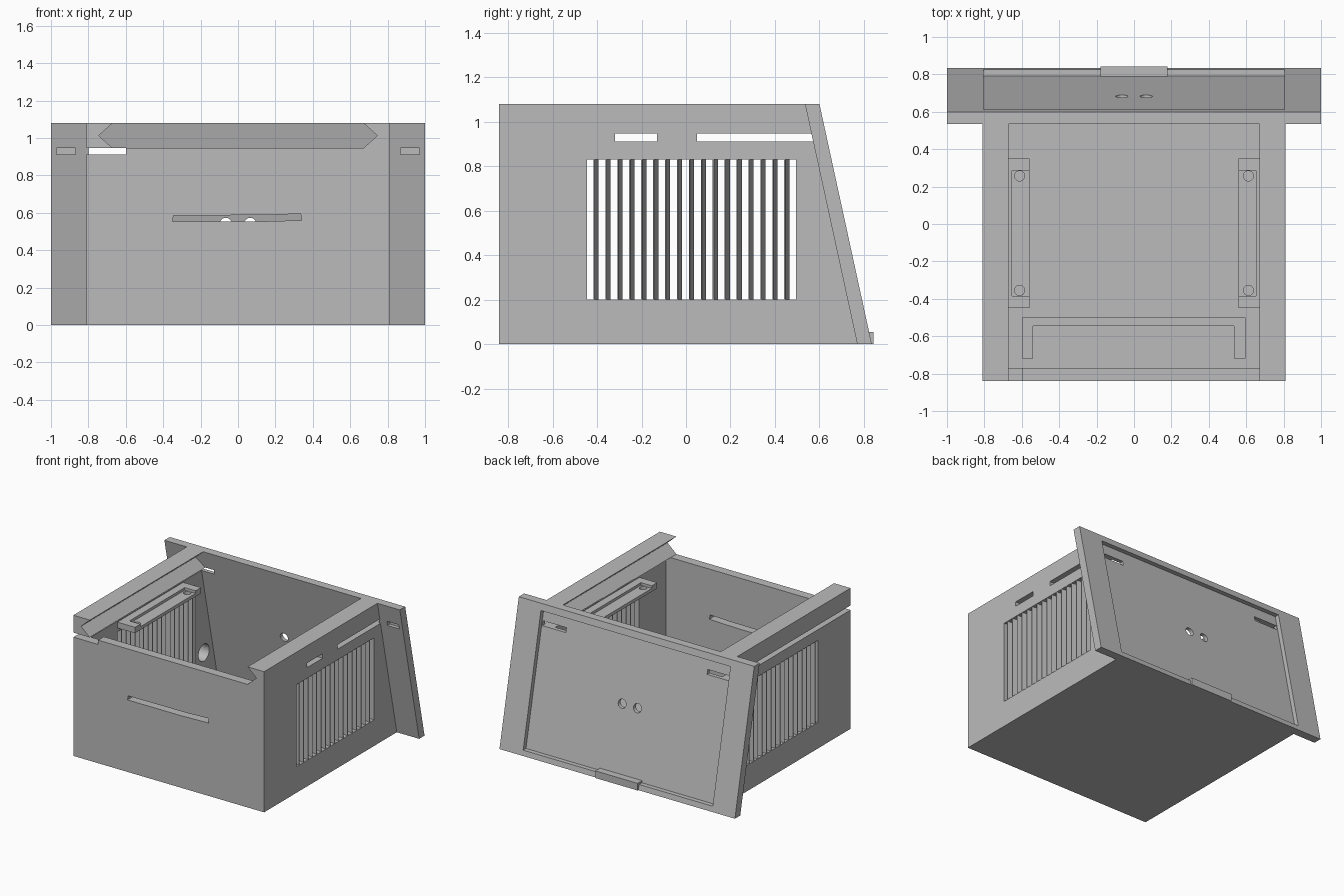
import bpy, bmesh, math
from mathutils import Vector

cube = bpy.data.objects.get("Cube")
if cube:
    bpy.data.objects.remove(cube, do_unlink=True)

grey = bpy.data.materials.new("plain_grey")
grey.use_nodes = True
COLOUR = (0.5, 0.5, 0.5, 1)
grey.diffuse_color = COLOUR
grey.node_tree.nodes["Principled BSDF"].inputs["Base Color"].default_value = COLOUR


def finish(name, bm):
    bmesh.ops.recalc_face_normals(bm, faces=bm.faces)
    mesh = bpy.data.meshes.new(name)
    bm.to_mesh(mesh)
    bm.free()
    mesh.materials.append(grey)
    ob = bpy.data.objects.new(name, mesh)
    bpy.context.collection.objects.link(ob)
    return ob


def add_prism(bm, profile, axis, a, b):
    """Extrude a 2D profile (remaining axes in order) along axis from a to b."""
    def place(p, t):
        co = list(p)
        co.insert(axis, t)
        return bm.verts.new(Vector(co))
    face = bm.faces.new([place(p, a) for p in profile])
    res = bmesh.ops.extrude_face_region(bm, geom=[face])
    step = Vector((0, 0, 0))
    step[axis] = b - a
    bmesh.ops.translate(bm, vec=step,
                        verts=[g for g in res["geom"] if isinstance(g, bmesh.types.BMVert)])


def prism(name, profile, axis, a, b):
    bm = bmesh.new()
    add_prism(bm, profile, axis, a, b)
    return finish(name, bm)


def box(name, x0, x1, y0, y1, z0, z1):
    return prism(name, [(x0, y0), (x1, y0), (x1, y1), (x0, y1)], 2, z0, z1)


def rod(name, u, v, r, axis, a, b, n=32):
    ring = [(u + r * math.cos(2 * math.pi * i / n), v + r * math.sin(2 * math.pi * i / n))
            for i in range(n)]
    return prism(name, ring, axis, a, b)


def cut(ob, *cutters):
    """Subtract each cutter from the object, then discard it."""
    for c in cutters:
        c.hide_render = True
        mod = ob.modifiers.new("cut", "BOOLEAN")
        mod.operation, mod.solver, mod.object = "DIFFERENCE", "EXACT", c
        bpy.context.view_layer.update()
        ev = ob.evaluated_get(bpy.context.evaluated_depsgraph_get())
        mesh = bpy.data.meshes.new_from_object(ev)
        ob.modifiers.clear()
        ob.data = mesh
        bpy.data.objects.remove(c, do_unlink=True)


H = 1.08
SLOT = (0.912, 0.947)


def back(z, offset=0.0):
    """Depth of the sloping rear surface at a height."""
    return 0.6 + 0.2176 * (H - z) + offset


def sloped(name, x, z0, z1, o0, o1):
    return prism(name, [(back(z0, o0), z0), (back(z0, o1), z0),
                        (back(z1, o1), z1), (back(z1, o0), z1)], 0, -x, x)


# Open box with a sloping back
body = prism("box_body", [(-0.84, 0), (back(0, -0.065), 0), (back(H, -0.065), H), (-0.84, H)],
             0, -0.81, 0.81)
groove = [(0.67, 0.945), (0.745, 1.0125), (0.67, H), (0.67, 1.2)]
cut(body,
    box("cavity", -0.71, 0.71, -0.77, 1, 0.07, 0.945),
    prism("lid_groove", groove + [(-x, z) for x, z in reversed(groove)], 1, -1, 1),
    box("side_windows", -1, 1, -0.445, 0.495, 0.2, 0.83),
    prism("front_slot", [(-0.35, 0.553), (0.1, 0.553), (0.34, 0.56), (0.335, 0.595),
                         (0.17, 0.588), (-0.345, 0.585)], 1, -0.9, -0.7),
    box("right_short_slot", 0.6, 0.9, -0.32, -0.13, *SLOT),
    box("right_long_slot", 0.6, 0.9, 0.05, 1, *SLOT),
    box("left_slit", -0.9, -0.6, -1, 1, *SLOT),
    rod("cable_hole", 0.6, 0.27, 0.065, 0, -0.9, -0.65))

# Sloping rear panel, wider than the box
panel = sloped("rear_panel", 1.0, 0, H, -0.065, 0)
cut(panel, sloped("panel_recess", 0.805, 0.04, 1.03, -0.035, 0.1))
for s in (-1, 1):
    lo, hi = sorted((s * 0.6, s * 0.8))
    p0, p1 = sorted((s * 0.87, s * 0.97))
    cut(panel,
        box("panel_slot", lo, hi, 0.4, 0.9, *SLOT),
        box("panel_pocket", p0, p1, 0.5, 0.6, *SLOT),
        rod("panel_hole", s * 0.065, 0.54, 0.033, 1, 0.5, 0.9))
box("panel_tab", -0.18, 0.18, 0.785, 0.843, 0, 0.055)

for side, s in (("left", 1), ("right", -1)):
    # Slanted ventilation slats
    bm = bmesh.new()
    for i in range(17):
        y = -0.416 + i * 0.0536
        add_prism(bm, [(s * 0.81, y), (s * 0.81, y + 0.005),
                       (s * 0.71, y + 0.0235), (s * 0.71, y + 0.0185)], 2, 0.195, 0.835)
    finish(side + "_vent_slats", bm)

    # Mounting shelf with a shallow recess and screw holes
    lo, hi = sorted((s * 0.56, s * 0.72))
    shelf = box(side + "_shelf", lo, hi, -0.45, 0.35, 0.86, 0.905)
    lo, hi = sorted((s * 0.5, s * 0.652))
    cut(shelf, box("shelf_recess", lo, hi, -0.385, 0.285, 0.885, 1),
        *[rod("screw_hole", s * 0.612, y, 0.027, 2, 0.8, 1, 24) for y in (-0.355, 0.257)])

# Raised bracket on the floor
prism("floor_bracket", [(-0.6, -0.72), (-0.54, -0.72), (-0.54, -0.545), (0.535, -0.545),
                        (0.535, -0.72), (0.595, -0.72), (0.595, -0.5), (-0.6, -0.5)],
      2, 0.06, 0.11)
